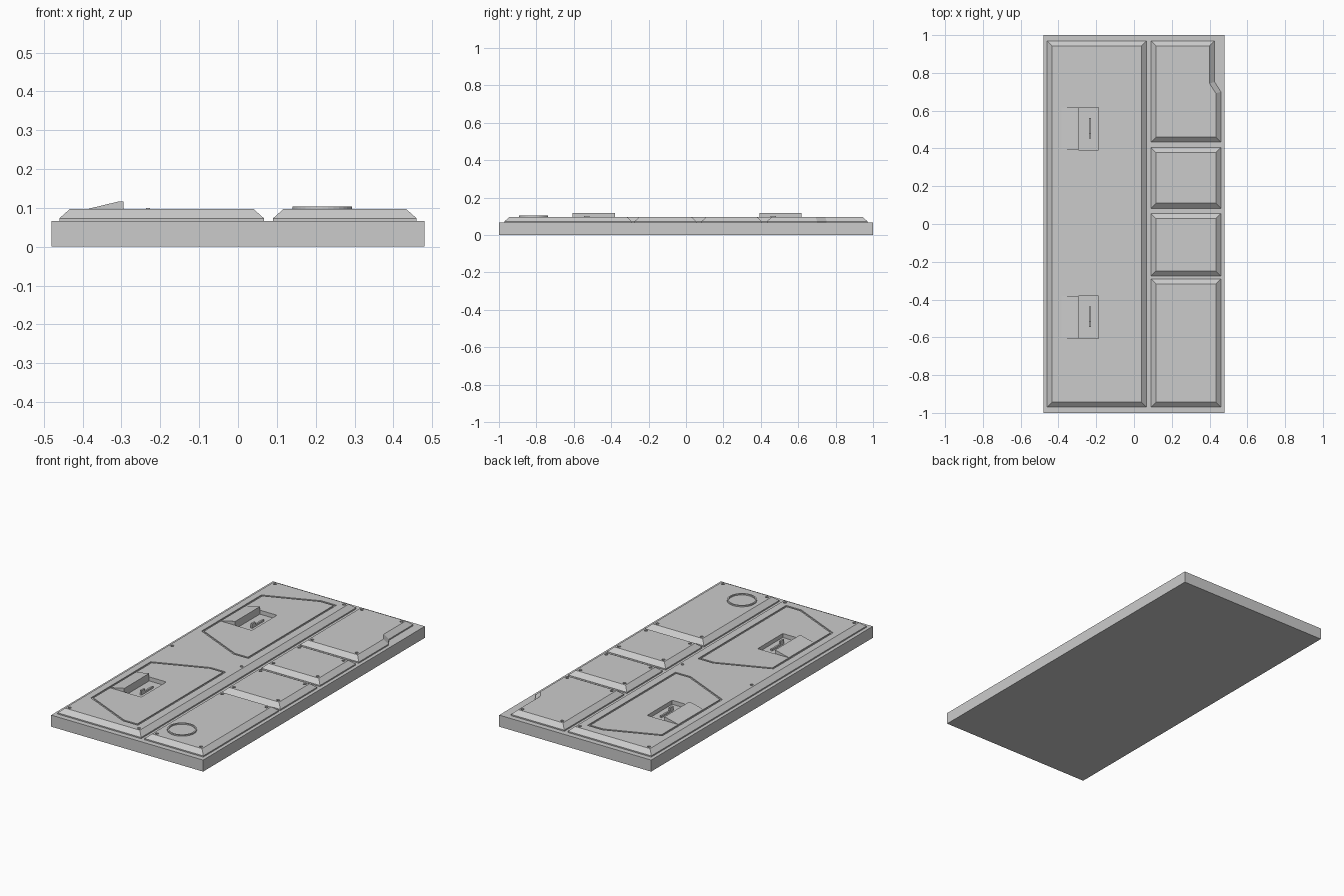
import bpy, bmesh, math
from mathutils import Vector

if "Cube" in bpy.data.objects:
    bpy.data.objects.remove(bpy.data.objects["Cube"])

BASE, LIP, TOP = 0.066, 0.073, 0.097


def inset(pts, d):
    """Mitred inward offset of a counter-clockwise polygon."""
    out, n = [], len(pts)
    for i in range(n):
        a, b, c = (Vector(pts[(i + k) % n]) for k in (-1, 0, 1))
        e1, e2 = (b - a).normalized(), (c - b).normalized()
        n1, n2 = Vector((-e1.y, e1.x)), Vector((-e2.y, e2.x))
        out.append(tuple(b + (n1 + n2) * d / (1 + n1.dot(n2))))
    return out


def rect(x0, x1, y0, y1):
    return [(x0, y0), (x1, y0), (x1, y1), (x0, y1)]


def circle(x, y, r, n):
    return [(x + r * math.cos(math.tau * i / n), y + r * math.sin(math.tau * i / n)) for i in range(n)]


def loft(bm, rings, closed=False):
    """Skin a list of (outline, z) rings, capped or joined into a loop."""
    vs = [[bm.verts.new((x, y, z)) for x, y in pts] for pts, z in rings]
    n = len(vs[0])
    pairs = list(zip(vs, vs[1:] + ([vs[0]] if closed else [])))
    for a, b in pairs:
        for i in range(n):
            j = (i + 1) % n
            bm.faces.new((a[i], a[j], b[j], b[i]))
    if not closed:
        bm.faces.new(vs[0][::-1])
        bm.faces.new(vs[-1])


def frame(bm, pts, width, z0, z1):
    inner = inset(pts, width)
    loft(bm, [(pts, z0), (pts, z1), (inner, z1), (inner, z0)], True)


def finish(bm, name):
    bmesh.ops.recalc_face_normals(bm, faces=bm.faces)
    me = bpy.data.meshes.new(name)
    bm.to_mesh(me)
    bm.free()
    ob = bpy.data.objects.new(name, me)
    bpy.context.collection.objects.link(ob)
    return ob


def cut(ob, bm):
    cutter = finish(bm, "cutter")
    cutter.hide_render = True
    mod = ob.modifiers.new("cut", 'BOOLEAN')
    mod.operation, mod.solver, mod.object = 'DIFFERENCE', 'EXACT', cutter
    bpy.context.view_layer.objects.active = ob
    bpy.ops.object.modifier_apply(modifier=mod.name)
    bpy.data.objects.remove(cutter)


def panel(name, outline, holes, extra=None):
    bm = bmesh.new()
    loft(bm, [(outline, BASE), (outline, LIP), (inset(outline, 0.027), TOP)])
    ob = finish(bm, name)
    bm = bmesh.new()
    for x, y in holes:
        loft(bm, [(circle(x, y, 0.009, 8), TOP - 0.006), (circle(x, y, 0.009, 8), TOP + 0.01)])
    if extra:
        extra(bm)
    cut(ob, bm)


# base slab
bm = bmesh.new()
loft(bm, [(rect(-0.48, 0.48, -1, 1), 0), (rect(-0.48, 0.48, -1, 1), BASE)])
finish(bm, "base_slab")

# large panel with hatch seams and latch recesses
HATCH = [(-0.395, 0.235), (-0.10, 0.10), (-0.004, 0.10), (-0.004, 0.895), (-0.10, 0.895), (-0.395, 0.775)]
SHIFTS = (0, -0.998)


def hatch_cuts(bm):
    for s in SHIFTS:
        frame(bm, [(x, y + s) for x, y in HATCH], 0.011, TOP - 0.006, TOP + 0.01)
        r = rect(-0.297, -0.187, 0.392 + s, 0.618 + s)
        loft(bm, [(r, 0.074), (r, TOP + 0.01)])


panel("large_panel", rect(-0.46, 0.067, -0.97, 0.97),
      [(x, y) for x in (-0.415, 0.022) for y in (-0.925, 0, 0.925)], hatch_cuts)

# latch hoods and levers
for i, s in enumerate(SHIFTS):
    bm = bmesh.new()
    prof = [(-0.384, TOP - 0.001), (-0.384, TOP + 0.001), (-0.305, 0.117), (-0.295, 0.117), (-0.295, TOP - 0.023)]
    a, b = ([bm.verts.new((x, y + s, z)) for x, z in prof] for y in (0.392, 0.618))
    bm.faces.new(a)
    bm.faces.new(b[::-1])
    for k in range(5):
        bm.faces.new((a[k], b[k], b[k - 4], a[k - 4]))
    finish(bm, f"latch_hood_{i + 1}")
    bm = bmesh.new()
    for y0, y1, z in ((0.452, 0.482, 0.100), (0.482, 0.56, 0.084)):
        r = rect(-0.237, -0.227, y0 + s, y1 + s)
        loft(bm, [(r, 0.073), (r, z)])
    finish(bm, f"latch_lever_{i + 1}")

# four side panels, the rear one notched at its outer corner
for i, (y0, y1) in enumerate(((-0.97, -0.29), (-0.275, 0.055), (0.083, 0.405), (0.433, 0.97))):
    pts = rect(0.09, 0.46, y0, y1)
    x_back = 0.415
    if i == 3:
        pts[2:3] = [(0.46, 0.70), (0.427, 0.752), (0.427, y1)]
        x_back = 0.385
    panel(f"side_panel_{i + 1}", pts,
          [(0.135, y0 + 0.045), (0.415, y0 + 0.045), (0.135, y1 - 0.045), (x_back, y1 - 0.045)])

# raised port ring
bm = bmesh.new()
frame(bm, circle(0.217, -0.815, 0.077, 32), 0.008, TOP - 0.002, 0.104)
finish(bm, "port_ring")
